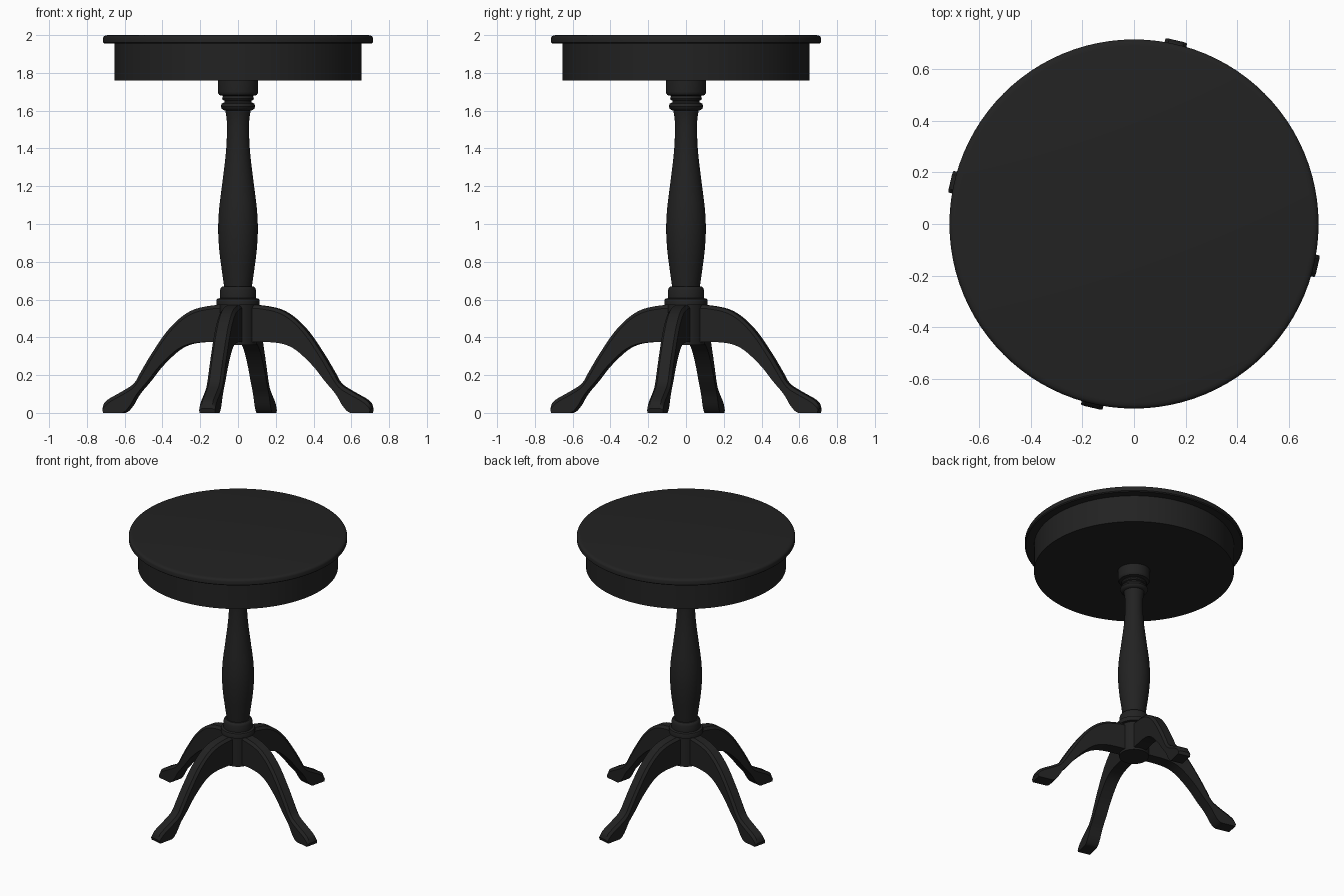
import bpy, bmesh, math
from mathutils import Matrix

if "Cube" in bpy.data.objects:
    bpy.data.objects.remove(bpy.data.objects["Cube"])

black = bpy.data.materials.new("black paint")
black.diffuse_color = (0.016, 0.016, 0.016, 1)
black.use_nodes = True
black.node_tree.nodes["Principled BSDF"].inputs["Base Color"].default_value = black.diffuse_color


def finish(name, bm, angle=35):
    bmesh.ops.recalc_face_normals(bm, faces=bm.faces)
    me = bpy.data.meshes.new(name)
    bm.to_mesh(me)
    bm.free()
    me.materials.append(black)
    me.shade_smooth()
    me.set_sharp_from_angle(angle=math.radians(angle))
    ob = bpy.data.objects.new(name, me)
    bpy.context.collection.objects.link(ob)
    return ob


def loft(bm, rings):
    """Skin a list of closed rings and cap both ends."""
    vs = [[bm.verts.new(p) for p in r] for r in rings]
    n = len(vs[0])
    for a, b in zip(vs, vs[1:]):
        for i in range(n):
            j = (i + 1) % n
            bm.faces.new((a[i], a[j], b[j], b[i]))
    bm.faces.new(vs[0])
    bm.faces.new(vs[-1])


def turned(name, profile, n=64):
    bm = bmesh.new()
    loft(bm, [[(r * math.cos(2 * math.pi * i / n), r * math.sin(2 * math.pi * i / n), z)
               for i in range(n)] for r, z in profile])
    return finish(name, bm)


def spline(pts, steps=4):
    """Catmull-Rom through tuples of any length."""
    out = []
    for k in range(len(pts) - 1):
        p0, p1 = pts[max(k - 1, 0)], pts[k]
        p2, p3 = pts[k + 1], pts[min(k + 2, len(pts) - 1)]
        for s in range(steps):
            t = s / steps
            out.append(tuple(0.5 * (2 * b + (c - a) * t + (2 * a - 5 * b + 4 * c - d) * t * t
                                    + (3 * b - a - 3 * c + d) * t ** 3)
                             for a, b, c, d in zip(p0, p1, p2, p3)))
    return out + [pts[-1]]


# Round top with softened edge, and the apron drum below it
turned("table_top", [(0.708, 1.955), (0.715, 1.961), (0.715, 1.985),
                     (0.711, 1.993), (0.702, 1.998), (0.69, 2.0)], 96)
turned("apron", [(0.655, 1.76), (0.655, 1.957)], 96)

# Turned column: vase shaft, neck beads and cap block
shaft = spline([(0.072, 0.66), (0.085, 0.75), (0.099, 0.86), (0.105, 0.97), (0.100, 1.08),
                (0.084, 1.21), (0.068, 1.34), (0.060, 1.44), (0.059, 1.54), (0.067, 1.60)])
beads = [(0.075, 1.602), (0.086, 1.61), (0.091, 1.622), (0.086, 1.637), (0.072, 1.645),
         (0.072, 1.653), (0.081, 1.657), (0.084, 1.665), (0.081, 1.674), (0.076, 1.678),
         (0.098, 1.682), (0.105, 1.692), (0.106, 1.70), (0.106, 1.765)]
turned("column", shaft + beads)

# Base hub with stepped collar
turned("hub", [(0.097, 0.36), (0.097, 0.57), (0.113, 0.572), (0.113, 0.598), (0.110, 0.604),
               (0.095, 0.608), (0.095, 0.65), (0.090, 0.664), (0.082, 0.67), (0.06, 0.67)])

# Curved legs: stations of (upper r, upper z, lower r, lower z)
stations = spline([
    (0.05, 0.57, 0.05, 0.375), (0.12, 0.57, 0.12, 0.375), (0.225, 0.55, 0.20, 0.373),
    (0.305, 0.505, 0.27, 0.36), (0.385, 0.425, 0.335, 0.325), (0.465, 0.31, 0.42, 0.245),
    (0.52, 0.22, 0.48, 0.17), (0.56, 0.155, 0.54, 0.10), (0.63, 0.11, 0.58, 0.035),
    (0.685, 0.08, 0.62, 0.0), (0.718, 0.055, 0.69, 0.0), (0.73, 0.022, 0.722, 0.0)])
W = 0.043
for k in range(4):
    rings = []
    for ur, uz, lr, lz in stations:
        uz, lz = max(uz, 0), max(lz, 0)
        d = math.hypot(ur - lr, uz - lz)
        c = min(0.018, 0.3 * d) / d
        mr, mz = ur + (lr - ur) * c, uz + (lz - uz) * c
        rings.append([(lr, -W, lz), (lr, W, lz), (mr, W, mz),
                      (ur, W - 0.014, uz), (ur, -W + 0.014, uz), (mr, -W, mz)])
    bm = bmesh.new()
    loft(bm, rings)
    bm.transform(Matrix.Rotation(math.radians(-13 + 90 * k), 4, 'Z'))
    finish(f"leg_{k + 1}", bm, 30)
